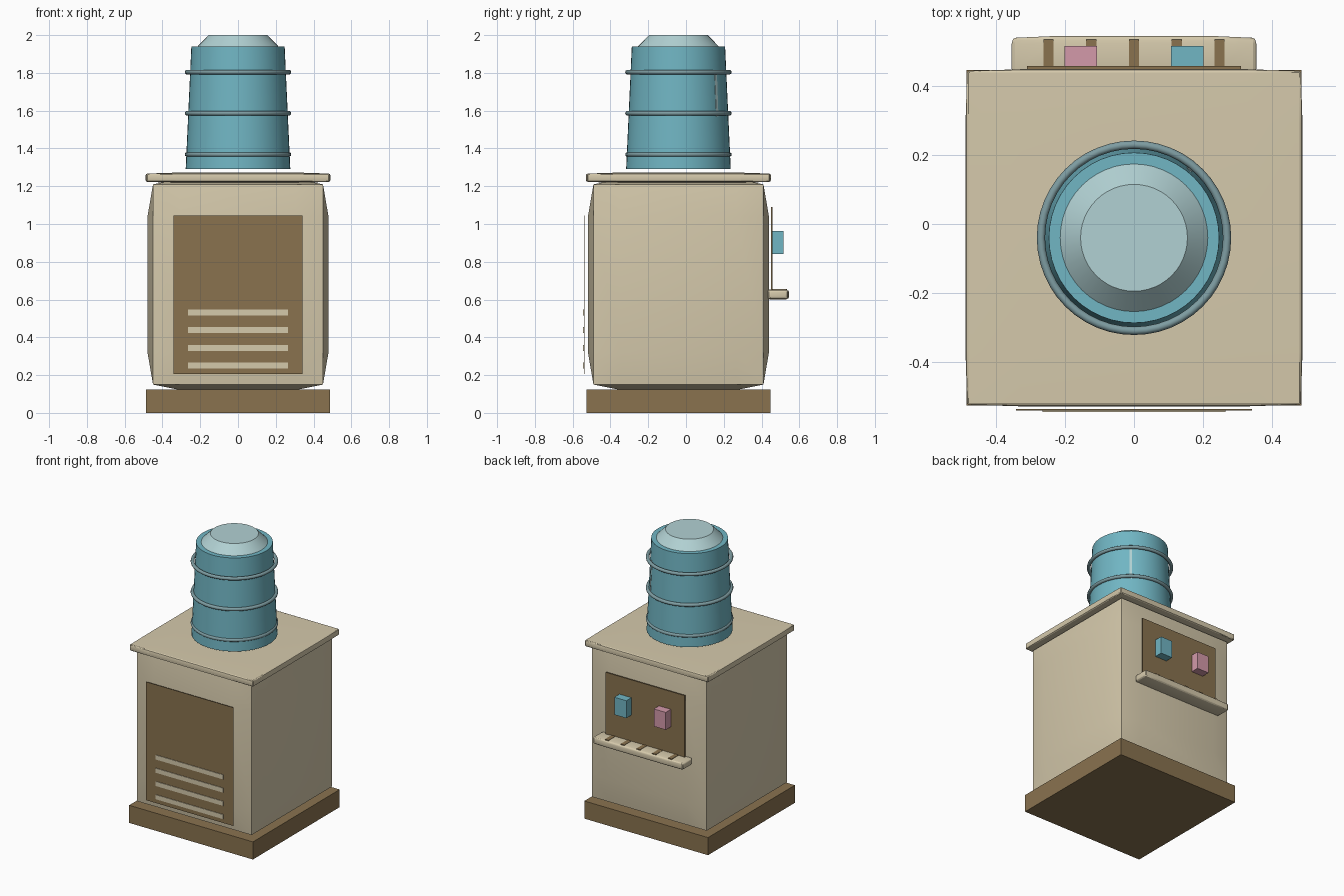
import bpy, bmesh, math
from mathutils import Vector

if "Cube" in bpy.data.objects:
    bpy.data.objects.remove(bpy.data.objects["Cube"], do_unlink=True)

CY = -0.04  # y of the cabinet's own axis


def material(name, r, g, b):
    col = [(c / 255) ** 2.2 for c in (r, g, b)] + [1]
    m = bpy.data.materials.new(name)
    m.use_nodes = True
    m.diffuse_color = col
    m.node_tree.nodes["Principled BSDF"].inputs["Base Color"].default_value = col
    return m


cream = material("cream", 212, 200, 170)
brown = material("brown", 136, 114, 80)
blue = material("blue", 112, 180, 194)
pale = material("pale_blue", 176, 208, 210)
steel = material("grey_blue", 125, 155, 160)
pink = material("pink", 210, 152, 168)


def finish(name, bm, mat, loc, smooth=False, bevel=0):
    bmesh.ops.recalc_face_normals(bm, faces=bm.faces)
    me = bpy.data.meshes.new(name)
    bm.to_mesh(me)
    bm.free()
    me.materials.append(mat)
    ob = bpy.data.objects.new(name, me)
    bpy.context.collection.objects.link(ob)
    ob.location = loc
    if bevel:
        mod = ob.modifiers.new("bevel", 'BEVEL')
        mod.width, mod.segments = bevel, 1
        mod.limit_method = 'ANGLE'
    if smooth:
        bpy.ops.object.select_all(action='DESELECT')
        ob.select_set(True)
        bpy.context.view_layer.objects.active = ob
        bpy.ops.object.shade_smooth_by_angle(angle=math.radians(30))
    return ob


def box(name, mat, loc, half):
    bm = bmesh.new()
    bmesh.ops.create_cube(bm, size=2)
    bmesh.ops.scale(bm, vec=half, verts=bm.verts)
    return finish(name, bm, mat, loc)


def pillow(name, mat, loc, half, bulge, bevel=0):
    """Box whose six faces swell outward around a flat middle."""
    bm = bmesh.new()
    bmesh.ops.create_cube(bm, size=2)
    for axis in range(3):
        for side in (-0.68, 0.68):
            n, p = Vector((0, 0, 0)), Vector((0, 0, 0))
            n[axis], p[axis] = 1, side
            bmesh.ops.bisect_plane(bm, geom=bm.verts[:] + bm.edges[:] + bm.faces[:],
                                   plane_co=p, plane_no=n)
    for v in bm.verts:
        outer = [a for a in range(3) if abs(v.co[a]) > 0.99]
        sign = [math.copysign(1, c) for c in v.co]
        for a in range(3):
            v.co[a] *= half[a]
        if len(outer) == 1:
            v.co[outer[0]] += sign[outer[0]] * bulge
    return finish(name, bm, mat, loc, True, bevel)


def frustum(name, mat, z0, z1, r0, r1):
    bm = bmesh.new()
    bmesh.ops.create_cone(bm, cap_ends=True, segments=48, radius1=r0,
                          radius2=r1, depth=z1 - z0)
    return finish(name, bm, mat, (0, CY, (z0 + z1) / 2), True)


# Cabinet
box("base_plinth", brown, (0, CY, 0.0625), (0.486, 0.487, 0.0625))
pillow("cabinet_body", cream, (0, CY, 0.68), (0.45, 0.45, 0.53), 0.029)
pillow("cabinet_lid", cream, (0, CY, 1.245), (0.484, 0.484, 0.022), 0.005, 0.006)

# Front panel with vent slats
box("front_panel", brown, (0, -0.539, 0.625), (0.342, 0.002, 0.42))
for i in range(4):
    box(f"vent_slat_{i + 1}", cream, (0, -0.543, 0.25 + 0.094 * i), (0.265, 0.002, 0.016))

# Back panel, taps and drip tray
box("back_panel", brown, (0, 0.454, 0.865), (0.31, 0.004, 0.225))
for name, mat, x in (("cold_tap", blue, 0.155), ("hot_tap", pink, -0.155)):
    box(name, mat, (x, 0.486, 0.902), (0.047, 0.03, 0.062))
pillow("drip_tray", cream, (0, 0.487, 0.627), (0.35, 0.053, 0.023), 0.005, 0.006)
for i in range(-2, 3):
    box(f"tray_slot_{i + 3}", brown, (0.124 * i, 0.497, 0.654), (0.015, 0.038, 0.003))

# Water barrel, hoops and cap
frustum("water_barrel", blue, 1.29, 1.94, 0.277, 0.247)
frustum("barrel_cap", pale, 1.935, 2.0, 0.219, 0.155)
for i in range(3):
    bpy.ops.mesh.primitive_torus_add(major_radius=0.27, minor_radius=0.012,
                                     major_segments=48, minor_segments=10,
                                     location=(0, CY, 1.368 + 0.218 * i))
    hoop = bpy.context.object
    hoop.name = f"barrel_hoop_{i + 1}"
    hoop.data.materials.append(steel)
    bpy.ops.object.shade_smooth_by_angle(angle=math.radians(60))

# Level strip on the barrel's side
ang = math.radians(51)
strip = box("level_strip", pale, (0.256 * math.cos(ang), CY + 0.256 * math.sin(ang), 1.69),
            (0.004, 0.009, 0.12))
strip.rotation_euler = (0, -0.046, ang)
